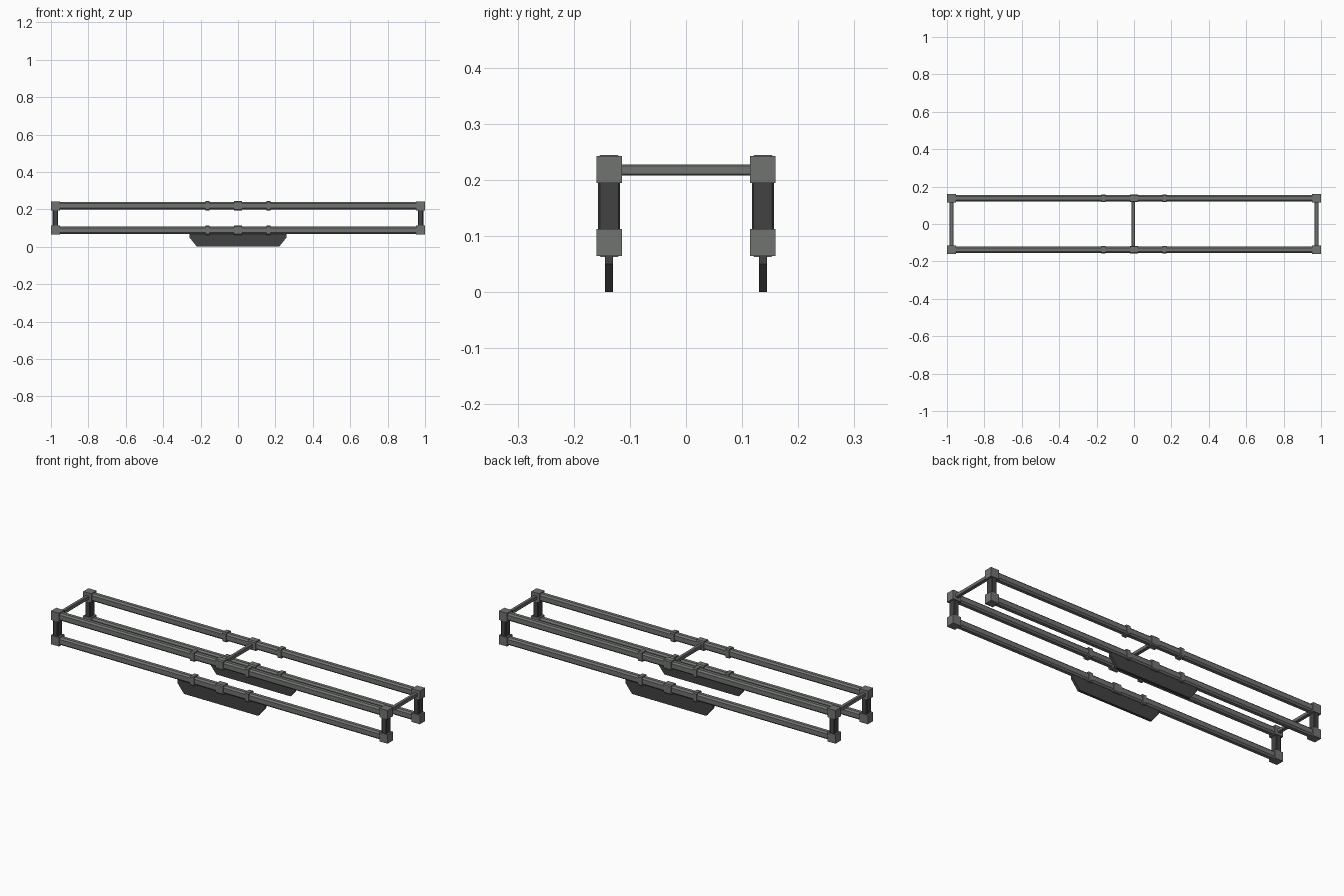
import bpy, bmesh
from mathutils import Vector

if "Cube" in bpy.data.objects:
    bpy.data.objects.remove(bpy.data.objects["Cube"])


def material(name, rgb):
    m = bpy.data.materials.new(name)
    m.diffuse_color = (*rgb, 1)
    m.use_nodes = True
    m.node_tree.nodes["Principled BSDF"].inputs["Base Color"].default_value = m.diffuse_color
    return m


GREY = material("frame grey", (0.165, 0.175, 0.165))
DARK = material("dark rubber", (0.055, 0.055, 0.055))


def finish(bm, name, mat):
    bmesh.ops.recalc_face_normals(bm, faces=bm.faces)
    me = bpy.data.meshes.new(name)
    bm.to_mesh(me)
    bm.free()
    ob = bpy.data.objects.new(name, me)
    bpy.context.collection.objects.link(ob)
    me.materials.append(mat)
    return ob


def box(name, centre, size, mat):
    bm = bmesh.new()
    bmesh.ops.create_cube(bm, size=1)
    for v in bm.verts:
        v.co = Vector([c + s * k for c, s, k in zip(centre, size, v.co)])
    return finish(bm, name, mat)


def prism(name, centre, size, axis, chamfer, mat):
    """Chamfered rectangular bar running along one axis."""
    u, w = [i for i in range(3) if i != axis]
    a, b, c = size[u] / 2, size[w] / 2, chamfer
    outline = [(a, b - c), (a - c, b), (c - a, b), (-a, b - c),
               (-a, c - b), (c - a, -b), (a - c, -b), (a, c - b)]
    bm = bmesh.new()
    rings = []
    for end in (-0.5, 0.5):
        ring = []
        for p, q in outline:
            co = Vector(centre)
            co[axis] += end * size[axis]
            co[u] += p
            co[w] += q
            ring.append(bm.verts.new(co))
        rings.append(ring)
        bm.faces.new(ring)
    for i in range(8):
        j = (i + 1) % 8
        bm.faces.new((rings[0][i], rings[0][j], rings[1][j], rings[1][i]))
    return finish(bm, name, mat)


TOP, LOW, SIDE, END = 0.219, 0.0885, 0.137, 0.976

for s, side in ((-1, "front"), (1, "back")):
    y = s * SIDE
    for z, level in ((TOP, "upper"), (LOW, "lower")):
        # long rails
        prism(f"{side}_{level}_rail", (0, y, z), (1.92, 0.034, 0.040), 0, 0.008, GREY)
        # corner blocks
        for e in (-1, 1):
            box(f"{side}_{level}_corner", (e * END, y, z), (0.048, 0.045, 0.048), GREY)
        # clamps on the rails
        for x, w in ((-0.163, 0.022), (0, 0.045), (0.163, 0.022)):
            prism(f"{side}_{level}_clamp", (x, y, z), (w, 0.041, 0.051), 0, 0.005, GREY)
    # upright posts
    for e in (-1, 1):
        prism(f"{side}_post", (e * END, y, (TOP + LOW) / 2), (0.029, 0.039, 0.095), 2, 0.003, DARK)
    # skid plate under the lower rail
    bm = bmesh.new()
    shape = [(-0.26, 0.075), (-0.26, 0.05), (-0.22, 0), (0.22, 0), (0.26, 0.05), (0.26, 0.075)]
    f = bm.faces.new([bm.verts.new((x, y - 0.007, z)) for x, z in shape])
    out = bmesh.ops.extrude_face_region(bm, geom=[f])["geom"]
    for v in out:
        if isinstance(v, bmesh.types.BMVert):
            v.co.y += 0.014
    finish(bm, f"{side}_skid", DARK)

# cross bars joining the upper rails
for x in (-END, -0.004, END):
    prism("cross_bar", (x, 0, 0.2175), (0.02, 0.235, 0.02), 1, 0.003, GREY)
